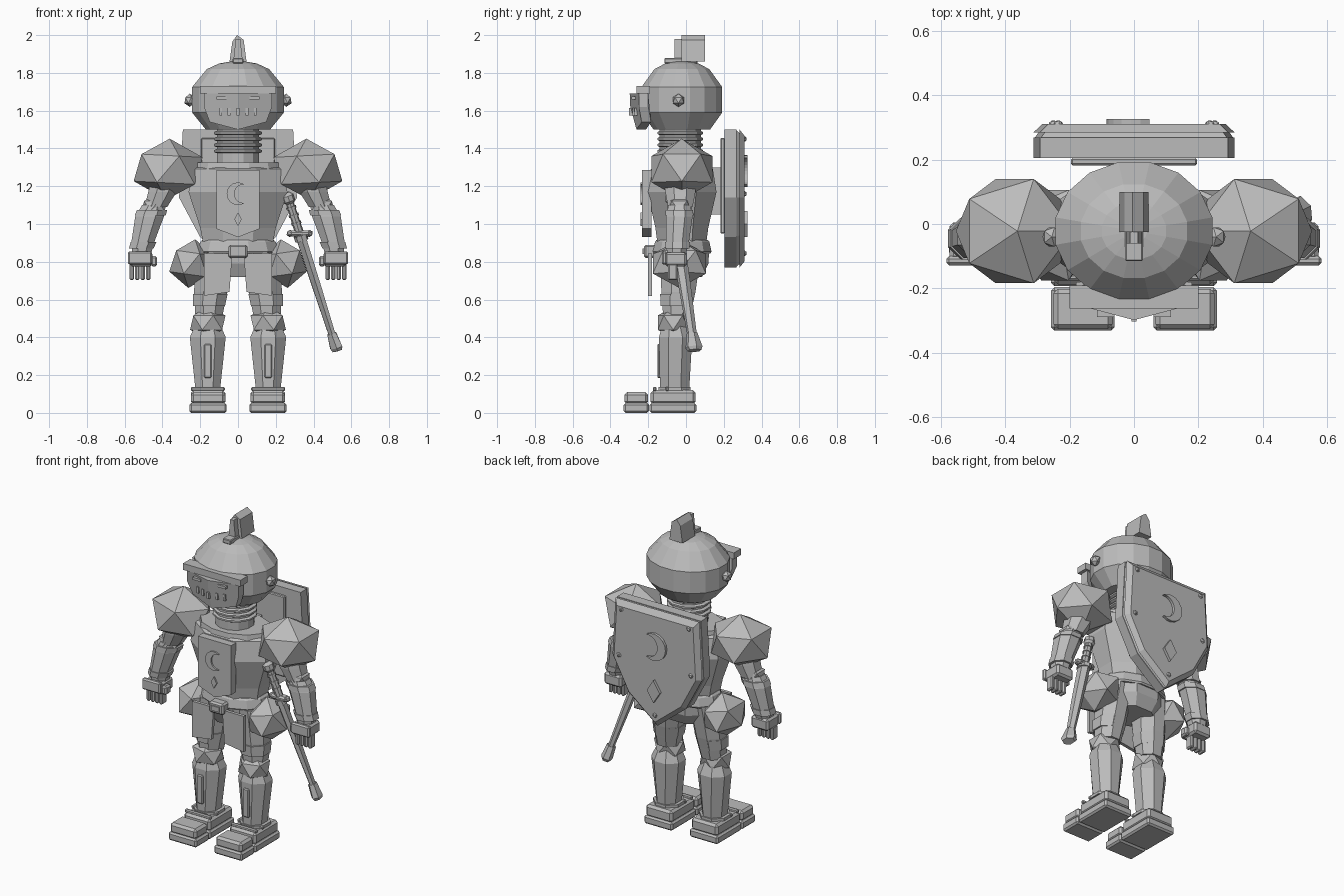
import bpy, bmesh
from math import sin, cos, pi, radians
from mathutils import Vector, Matrix

cube = bpy.data.objects.get("Cube")
if cube:
    bpy.data.objects.remove(cube)

steel = bpy.data.materials.new("steel_grey")
steel.use_nodes = True
GREY = (0.5, 0.5, 0.5, 1)
steel.diffuse_color = GREY
steel.node_tree.nodes["Principled BSDF"].inputs["Base Color"].default_value = GREY


def finish(name, bm, mirror=False, bevel=0):
    bmesh.ops.recalc_face_normals(bm, faces=bm.faces)
    me = bpy.data.meshes.new(name)
    bm.to_mesh(me)
    bm.free()
    me.materials.append(steel)
    ob = bpy.data.objects.new(name, me)
    bpy.context.collection.objects.link(ob)
    if bevel:
        m = ob.modifiers.new("bevel", "BEVEL")
        m.width, m.segments = bevel, 1
    if mirror:
        m = ob.modifiers.new("mirror", "MIRROR")
        m.use_mirror_merge = False
    return ob


def box(name, x, y, z, mirror=False, bevel=0):
    """Box from (low, high) pairs."""
    bm = bmesh.new()
    bmesh.ops.create_cube(bm, size=1)
    for v in bm.verts:
        v.co = [(a + b) / 2 + c * (b - a) for (a, b), c in zip((x, y, z), v.co)]
    return finish(name, bm, mirror, bevel)


def ico(name, centre, radii, mirror=False, tilt=0):
    bm = bmesh.new()
    bmesh.ops.create_icosphere(bm, subdivisions=1, radius=1)
    bm.transform(Matrix.Translation(centre) @ Matrix.Rotation(radians(tilt), 4, "Y")
                 @ Matrix.Diagonal((*radii, 1)))
    return finish(name, bm, mirror)


def loft(name, rings, sides, mirror=False, frame=None):
    """Stack of elliptical rings (x, y, z, rx, ry) with a flat front side."""
    bm = bmesh.new()
    loops = []
    for x, y, z, rx, ry in rings:
        k = 1 / cos(pi / sides)
        loops.append([bm.verts.new((x + rx * k * cos(2 * pi * (i + .5) / sides),
                                    y + ry * k * sin(2 * pi * (i + .5) / sides), z))
                      for i in range(sides)])
    for a, b in zip(loops, loops[1:]):
        for i in range(sides):
            j = (i + 1) % sides
            bm.faces.new((a[i], a[j], b[j], b[i]))
    bm.faces.new(loops[0])
    bm.faces.new(loops[-1])
    if frame:
        bm.transform(frame)
    return finish(name, bm, mirror)


def slab(name, points, push, mirror=False, shrink=1):
    """Outline in space, pushed along y; the far side may be smaller."""
    bm = bmesh.new()
    c = sum((Vector(p) for p in points), Vector()) / len(points)
    a = [bm.verts.new(p) for p in points]
    b = [bm.verts.new(c + (Vector(p) - c) * shrink + Vector((0, push, 0))) for p in points]
    n = len(a)
    for i in range(n):
        bm.faces.new((a[i], a[(i + 1) % n], b[(i + 1) % n], b[i]))
    bm.faces.new(a)
    bm.faces.new(b)
    return finish(name, bm, mirror)


def plate(name, outline, y, push, mirror=False, shrink=1):
    return slab(name, [(x, y, z) for x, z in outline], push, mirror, shrink)


def emblem(name, y, push, z, r, dz, dw, dh):
    """Crescent opening to +x, with a diamond below."""
    steps = 12
    outer = [(r * cos(t), z + r * sin(t))
             for t in (radians(55 + 250 * i / steps) for i in range(steps + 1))]
    tip = outer[0]
    cx, ri = r * .5, 0
    ri = ((tip[0] - cx) ** 2 + (tip[1] - z) ** 2) ** .5
    inner = [(cx + ri * cos(t), z + ri * sin(t))
             for t in (radians(265 - 170 * i / steps) for i in range(1, steps))]
    plate(name + "_crescent", outer + inner, y, push)
    plate(name + "_diamond", [(0, dz - dh), (dw, dz), (0, dz + dh), (-dw, dz)], y, push)


def stack(rings, cy, ratio):
    """(z, radius) pairs to rings about the body axis."""
    return [(0, cy, z, r, r * ratio) for z, r in rings]


# Helmet with crest
loft("helmet", stack([(1.5, .17), (1.59, .243), (1.725, .243), (1.82, .165),
                      (1.85, .1), (1.86, .04)], -.022, .88), 16)
for x in (-.255,):
    ico("visor_pivots", (x, -.04, 1.655), (.032, .035, .035), True)
box("crest_base", (-.028, .028), (-.115, .06), (1.85, 1.878), bevel=.004)
plate("crest", [(-.045, 1.86), (-.03, 1.965), (-.005, 2), (.03, 1.975), (.045, 1.86)], -.025, .125)
plate("crest_front", [(-.025, 1.86), (-.012, 1.98), (.012, 1.98), (.025, 1.86)], -.06, .04)

# Visor
box("visor_brow", (-.2, .2), (-.262, -.19), (1.69, 1.73))
slab("visor_mask", [(0, -.298, 1.69), (-.18, -.25, 1.69), (-.18, -.25, 1.62),
                    (-.15, -.235, 1.54), (0, -.262, 1.5), (0, -.295, 1.62)], .05, True)
box("eye_slits", (-.115, -.06), (-.288, -.268), (1.66, 1.676), True)
for i, x in enumerate((-.048, -.092)):
    y = -.297 - x * .27
    box(f"breath_slots_{i}", (x - .007, x + .007), (y, y + .04), (1.575, 1.615), True)
box("breath_slot_middle", (-.007, .007), (-.302, -.27), (1.575, 1.615))

# Neck
loft("neck", stack([(1.3, .11), (1.52, .11)], -.03, 1), 12)
for i in range(4):
    z = 1.375 + i * .032
    loft(f"neck_ring_{i}", stack([(z, .115), (z + .006, .127), (z + .016, .127), (z + .022, .115)],
                                 -.03, .95), 12)

# Torso, belt and pelvis
loft("torso", stack([(.9, .185), (.98, .2), (1.17, .262), (1.29, .235), (1.3, .215)],
                    -.022, .7), 8)
loft("collar", stack([(1.29, .222), (1.325, .215)], -.025, .7), 12)
loft("belt", stack([(.845, .208), (.855, .215), (.905, .2), (.915, .19)], -.02, .72), 12)
loft("pelvis", stack([(.72, .14), (.79, .185), (.86, .19)], -.02, .75), 8)
box("belt_buckle", (-.05, .05), (-.222, -.16), (.82, .89), bevel=.01)
box("buckle_inset", (-.028, .028), (-.229, -.2), (.84, .87))
plate("breastplate_panel", [(-.115, 1.285), (.115, 1.285), (.115, .975), (0, .93), (-.115, .975)],
      -.233, .05)
emblem("chest", -.242, .012, 1.16, .06, 1.025, .02, .036)

# Shield on the back
shield = [(-.292, 1.5), (.292, 1.5), (.312, 1.14), (.2, .93), (0, .77), (-.2, .93), (-.312, 1.14)]
box("shield_strap", (-.04, .04), (.1, .2), (1.05, 1.3))
box("shield_backing", (-.195, .195), (.182, .205), (.95, 1.455), bevel=.005)
plate("shield_body", shield, .205, .063)
plate("shield_core", shield, .262, .03, shrink=.93)
plate("shield_face", shield, .284, .026, shrink=.91)
emblem("shield", .305, .021, 1.28, .085, 1.0, .045, .07)
for i, (x, z) in enumerate(((-.235, 1.45), (-.25, 1.16))):
    ico(f"shield_rivets_{i}", (x, .305, z), (.018, .018, .018), True)
ico("shield_tip_rivet", (0, .305, .845), (.018, .018, .018))

# Pauldrons and arms
ico("pauldrons", (-.37, -.022, 1.29), (.2, .19, .162), True, 3)
loft("upper_arms", [(-.36, -.03, 1.3, .085, .085), (-.4, -.03, 1.17, .075, .08),
                    (-.435, -.03, 1.09, .06, .065)], 8, True)
ico("elbows", (-.443, -.035, 1.095), (.075, .075, .06), True)
loft("forearms", [(-.45, -.035, 1.1, .058, .058), (-.468, -.035, 1.04, .076, .07),
                  (-.505, -.045, .9, .06, .06), (-.51, -.05, .84, .05, .05)], 8, True)
loft("forearm_cuffs", [(-.5, -.045, .905, .068, .066), (-.512, -.045, .87, .065, .064)], 8, True)
loft("elbow_cuffs", [(-.455, -.035, 1.075, .08, .072), (-.465, -.035, 1.045, .082, .074)], 8, True)

# Gauntlets
box("hands", (-.572, -.452), (-.112, .005), (.775, .85), True, .012)
box("knuckle_guards", (-.582, -.455), (-.128, -.1), (.785, .855), True, .008)
box("thumbs", (-.462, -.428), (-.105, -.05), (.775, .83), True, .01)
for i in range(4):
    x = -.562 + i * .029
    box(f"fingers_{i}", (x - .012, x + .012), (-.095, -.045), (.703, .79), True, .007)

# Hip guards, tassets and legs
ico("hip_guards", (-.245, -.035, .79), (.125, .165, .13), True, 8)
plate("tassets", [(-.18, .845), (-.03, .845), (-.045, .64), (-.18, .62)], -.2, .02, True)
loft("thighs", [(-.125, -.03, .85, .095, .11), (-.145, -.04, .64, .088, .09),
                (-.155, -.05, .5, .07, .07)], 8, True)
loft("thigh_cuffs", [(-.147, -.045, .63, .092, .092), (-.153, -.05, .565, .084, .084)], 8, True)
ico("knees", (-.16, -.068, .478), (.105, .095, .085), True)
loft("shins", [(-.16, -.06, .47, .065, .065), (-.16, -.055, .4, .095, .088),
               (-.16, -.06, .14, .067, .078), (-.16, -.06, .1, .065, .075)], 8, True)
box("shin_ridges", (-.18, -.14), (-.152, -.11), (.185, .365), True, .006)
loft("ankle_cuffs", [(-.16, -.06, .118, .086, .085), (-.16, -.06, .136, .086, .085)], 8, True)

# Boots
for part, y in (("heel", (-.192, .055)), ("toe", (-.33, -.196))):
    top = .12 if part == "heel" else .11
    box(f"boot_{part}_soles", (-.257, -.06), y, (0, .052), True, .01)
    box(f"boot_{part}_uppers", (-.25, -.067), (y[0] + .005, y[1] - .005), (.045, top), True, .014)
for i, y in enumerate((-.165, -.1)):
    box(f"boot_straps_{i}", (-.25, -.07), (y - .01, y + .01), (.115, .138), True, .006)

# Sheathed sword at the left hip
pommel, tip = Vector((.262, -.08, 1.15)), Vector((.525, .045, .33))
axis = tip - pommel
frame = Matrix.Translation(pommel) @ axis.to_track_quat("Z", "Y").to_matrix().to_4x4()
long = axis.length


def sword_part(name, rings, sides=8):
    loft(name, [(0, 0, t * long, r, r * flat) for t, r, flat in rings], sides, frame=frame)


sword_part("sword_pommel", [(-.02, .014, 1), (0, .03, 1), (.035, .03, 1), (.055, .016, 1)])
sword_part("sword_grip", [(.03, .019, 1), (.24, .022, 1)])
for i in range(3):
    t = .07 + i * .05
    sword_part(f"grip_ring_{i}", [(t, .025, 1), (t + .015, .025, 1)])
sword_part("scabbard", [(.25, .034, .7), (.6, .03, .7), (.92, .023, .7)], 6)
sword_part("scabbard_throat", [(.255, .04, .8), (.29, .04, .8)])
sword_part("scabbard_chape", [(.89, .026, .9), (.98, .042, .7), (1, .034, .7)], 6)
box("sword_guard", (.272, .382), (-.075, -.025), (.935, .965), bevel=.01)
for i, x in enumerate((.275, .378)):
    ico(f"guard_end_{i}", (x, -.05, .95), (.02, .022, .02))
